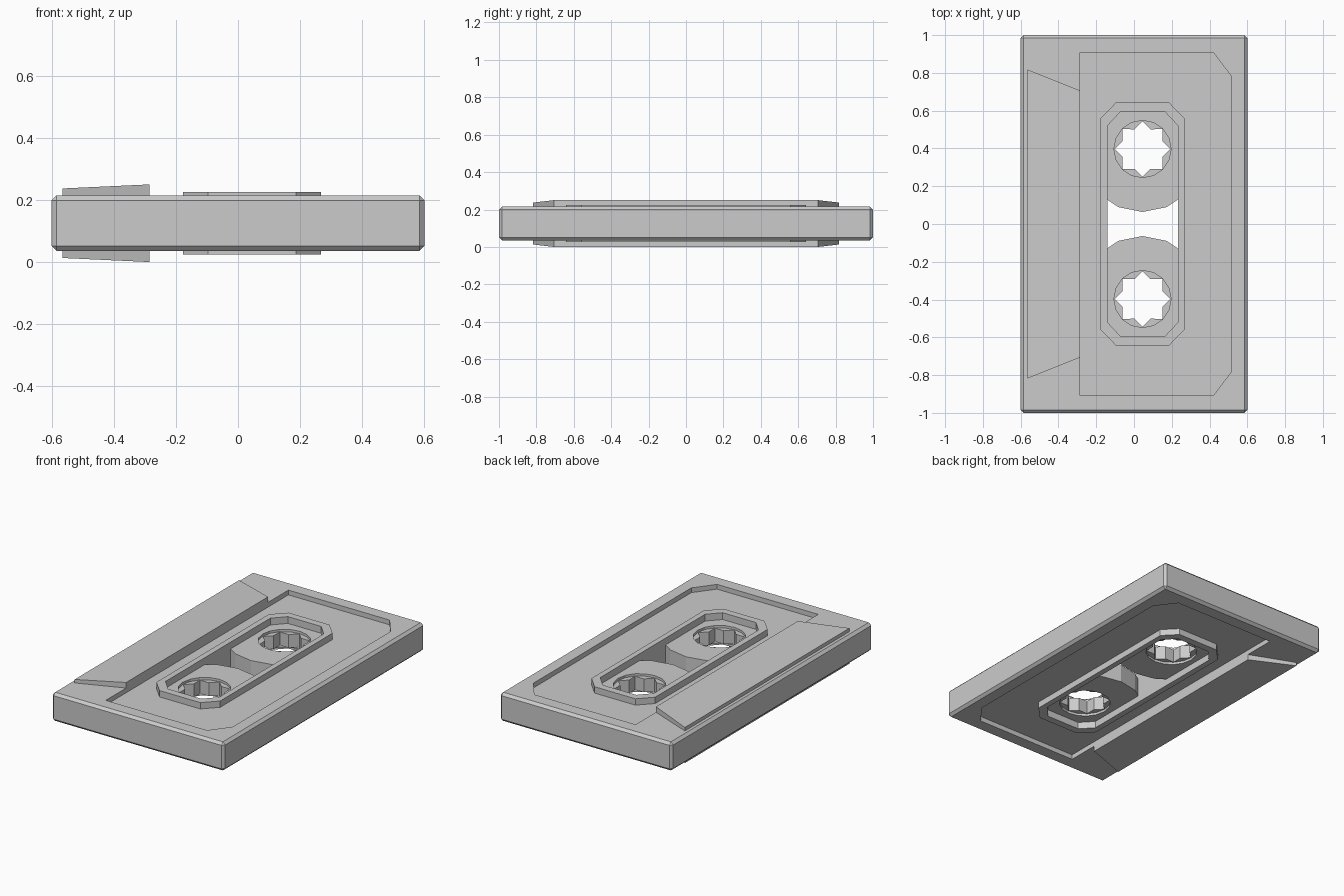
import bpy, bmesh, math

if "Cube" in bpy.data.objects:
    bpy.data.objects.remove(bpy.data.objects["Cube"])

MID = 0.125          # mid-plane: the model is symmetric above and below it
HUB_X, HUB_Y = 0.045, 0.397


def make_object(name, bm):
    bmesh.ops.recalc_face_normals(bm, faces=bm.faces[:])
    mesh = bpy.data.meshes.new(name)
    bm.to_mesh(mesh)
    bm.free()
    ob = bpy.data.objects.new(name, mesh)
    bpy.context.collection.objects.link(ob)
    return ob


def prism(name, pts, bottom, top):
    """Solid from an outline; bottom and top are functions of x."""
    bm = bmesh.new()
    lo = [bm.verts.new((x, y, bottom(x))) for x, y in pts]
    hi = [bm.verts.new((x, y, top(x))) for x, y in pts]
    bm.faces.new(lo)
    bm.faces.new(hi)
    for i in range(len(pts)):
        j = (i + 1) % len(pts)
        bm.faces.new((lo[i], lo[j], hi[j], hi[i]))
    return make_object(name, bm)


def tube(name, outer, inner, half):
    """Frame between two outlines with equal point counts, about the mid-plane."""
    bm = bmesh.new()
    loops = [[bm.verts.new((x, y, MID + s * half)) for x, y in pts]
             for pts, s in ((outer, -1), (outer, 1), (inner, 1), (inner, -1))]
    n = len(outer)
    for k in range(4):
        a, b = loops[k], loops[(k + 1) % 4]
        for i in range(n):
            j = (i + 1) % n
            bm.faces.new((a[i], a[j], b[j], b[i]))
    return make_object(name, bm)


def octagon(x0, x1, y, cx, cy):
    return [(x0 + cx, -y), (x1 - cx, -y), (x1, -y + cy), (x1, y - cy),
            (x1 - cx, y), (x0 + cx, y), (x0, y - cy), (x0, -y + cy)]


def circle16(cy, r, r2=None):
    """16 points; alternate radii give an eight-pointed star."""
    return [(HUB_X + (r2 if r2 and i % 2 else r) * math.cos(i * math.pi / 8),
             cy + (r2 if r2 and i % 2 else r) * math.sin(i * math.pi / 8))
            for i in range(16)]


# Shell: bevelled slab with a shallow label recess each side and a window
bpy.ops.mesh.primitive_cube_add(size=1, location=(0, 0, MID))
shell = bpy.context.object
shell.name = "shell"
shell.scale = (1.2, 2.0, 0.18)
bpy.ops.object.transform_apply(location=True, scale=True)
bevel = shell.modifiers.new("edge_bevel", 'BEVEL')
bevel.width = 0.016
bevel.segments = 1

label = [(-0.285, -0.908), (0.42, -0.908), (0.513, -0.785),
         (0.513, 0.785), (0.42, 0.908), (-0.285, 0.908)]
window = octagon(-0.14, 0.232, 0.596, 0.07, 0.075)
cutters = [
    prism("label_cutter_top", label, lambda x: 0.185, lambda x: 0.3),
    prism("label_cutter_bottom", label, lambda x: -0.05, lambda x: 0.065),
    prism("window_cutter", window, lambda x: -0.1, lambda x: 0.35),
]
for c in cutters:
    c.hide_render = True
    m = shell.modifiers.new(c.name, 'BOOLEAN')
    m.operation = 'DIFFERENCE'
    m.solver = 'EXACT'
    m.object = c
bpy.context.view_layer.objects.active = shell
for m in list(shell.modifiers):
    bpy.ops.object.modifier_apply(modifier=m.name)
for c in cutters:
    bpy.data.objects.remove(c)

# Raised rim around the window
tube("window_rim", octagon(-0.177, 0.267, 0.642, 0.08, 0.083), window, 0.1)

# Tapered thick pads along the open edge, top and bottom
pad = [(-0.565, -0.818), (-0.285, -0.706), (-0.285, 0.706), (-0.565, 0.818)]


def pad_top(x):
    return 0.237 + (x + 0.565) / 0.28 * 0.013


prism("head_pad_top", pad, lambda x: 0.19, pad_top)
prism("head_pad_bottom", pad, lambda x: 2 * MID - pad_top(x), lambda x: 0.06)

# Two reels with star-shaped drive holes
for side, sy in (("back", 1), ("front", -1)):
    cy = sy * HUB_Y
    tube("reel_" + side, circle16(cy, 0.333), circle16(cy, 0.151), 0.057)
    star = 0.148
    tube("reel_teeth_" + side, circle16(cy, 0.165),
         circle16(cy, star, star * 0.765), 0.042)
